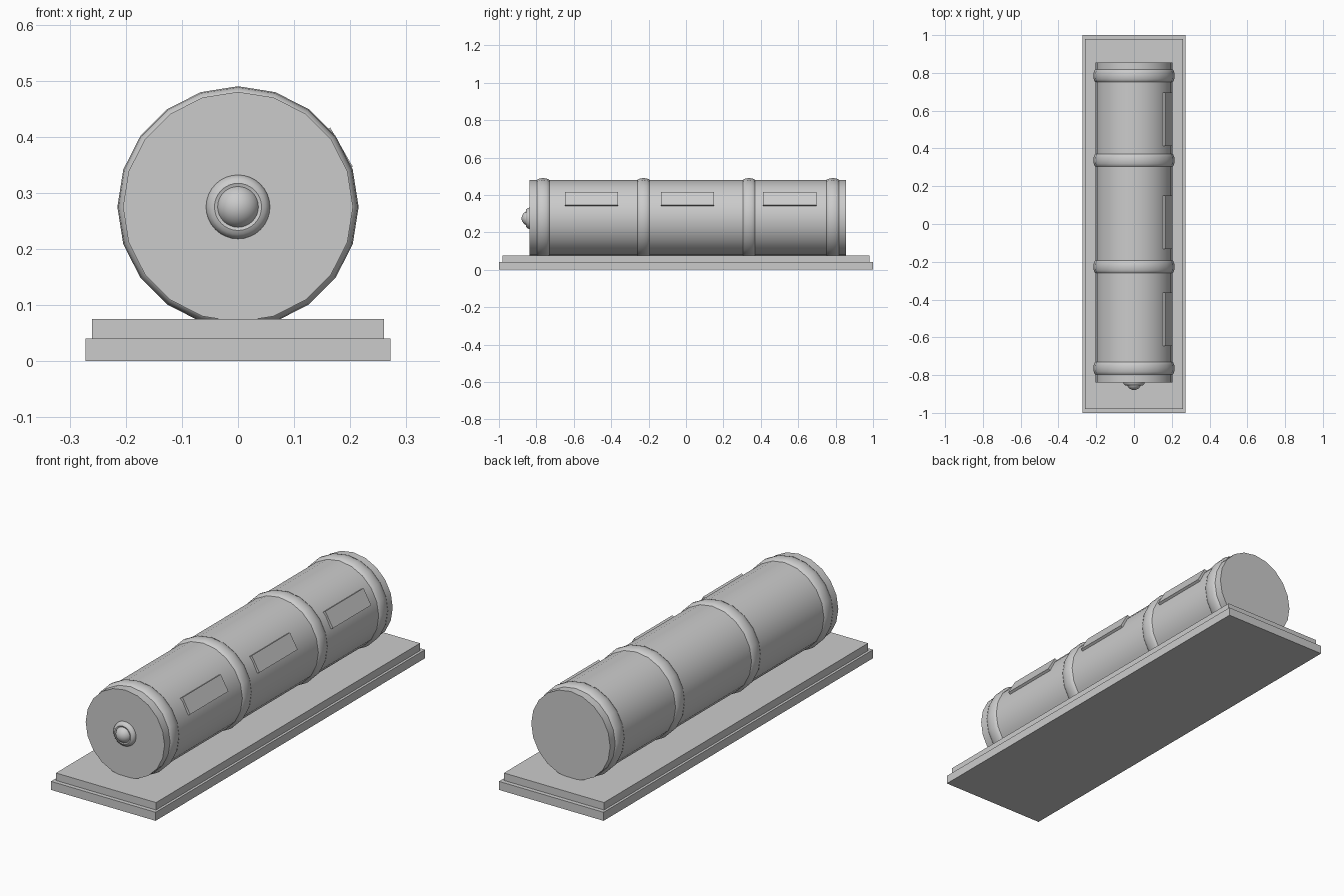
import bpy, bmesh, math
from mathutils import Matrix

if "Cube" in bpy.data.objects:
    bpy.data.objects.remove(bpy.data.objects["Cube"])

CZ = 0.275      # height of the cylinder axis
SIDES = 20


def finish(name, bm, smooth=False):
    bmesh.ops.recalc_face_normals(bm, faces=bm.faces)
    mesh = bpy.data.meshes.new(name)
    bm.to_mesh(mesh)
    bm.free()
    ob = bpy.data.objects.new(name, mesh)
    bpy.context.collection.objects.link(ob)
    if smooth:
        bpy.ops.object.select_all(action='DESELECT')
        ob.select_set(True)
        bpy.context.view_layer.objects.active = ob
        bpy.ops.object.shade_smooth_by_angle(angle=math.radians(40))
    return ob


def box(name, size, loc, tilt=0.0):
    bm = bmesh.new()
    m = Matrix.Translation(loc) @ Matrix.Rotation(tilt, 4, 'Y') @ Matrix.Diagonal((*size, 1))
    bmesh.ops.create_cube(bm, size=1, matrix=m)
    return finish(name, bm)


def lathe(name, profile, sides=SIDES):
    """Revolve (radius, y) points about the cylinder axis, capping both ends."""
    bm = bmesh.new()
    rings = []
    for r, y in profile:
        rings.append([bm.verts.new((r * math.sin(2 * math.pi * i / sides), y,
                                    CZ + r * math.cos(2 * math.pi * i / sides)))
                      for i in range(sides)])
    for a, b in zip(rings, rings[1:]):
        for i in range(sides):
            j = (i + 1) % sides
            bm.faces.new((a[i], a[j], b[j], b[i]))
    bm.faces.new(rings[0])
    bm.faces.new(rings[-1])
    return finish(name, bm, True)


# Stepped base
box("base_lower", (0.544, 2.0, 0.04), (0, 0, 0.02))
box("base_upper", (0.52, 1.96, 0.036), (0, 0, 0.057))

# Main cylinder
lathe("cylinder_body", [(0.205, -0.838), (0.205, 0.856)])

# Rounded bands around the cylinder
band = [(0.198, -0.037), (0.207, -0.032), (0.213, -0.018), (0.215, 0),
        (0.213, 0.018), (0.207, 0.032), (0.198, 0.037)]
for k, y in enumerate((-0.764, -0.227, 0.337, 0.785)):
    lathe(f"band_{k + 1}", [(r, y + dy) for r, dy in band])

# Raised plates on the right side
a = math.radians(30)
d = 0.2045
for k, y in enumerate((-0.505, 0.009, 0.555)):
    box(f"side_plate_{k + 1}", (0.017, 0.284, 0.08),
        (d * math.cos(a), y, CZ + d * math.sin(a)), -a)

# Front button: rounded collar and domed centre
lathe("button_collar", [(0.056, -0.83), (0.057, -0.838), (0.055, -0.846), (0.049, -0.853),
                        (0.042, -0.856), (0.034, -0.853)], 32)
bm = bmesh.new()
bmesh.ops.create_uvsphere(bm, u_segments=32, v_segments=16, radius=0.039,
                          matrix=Matrix.Translation((0, -0.84, CZ)) @ Matrix.Rotation(math.pi / 2, 4, 'X'))
finish("button_dome", bm, True)
